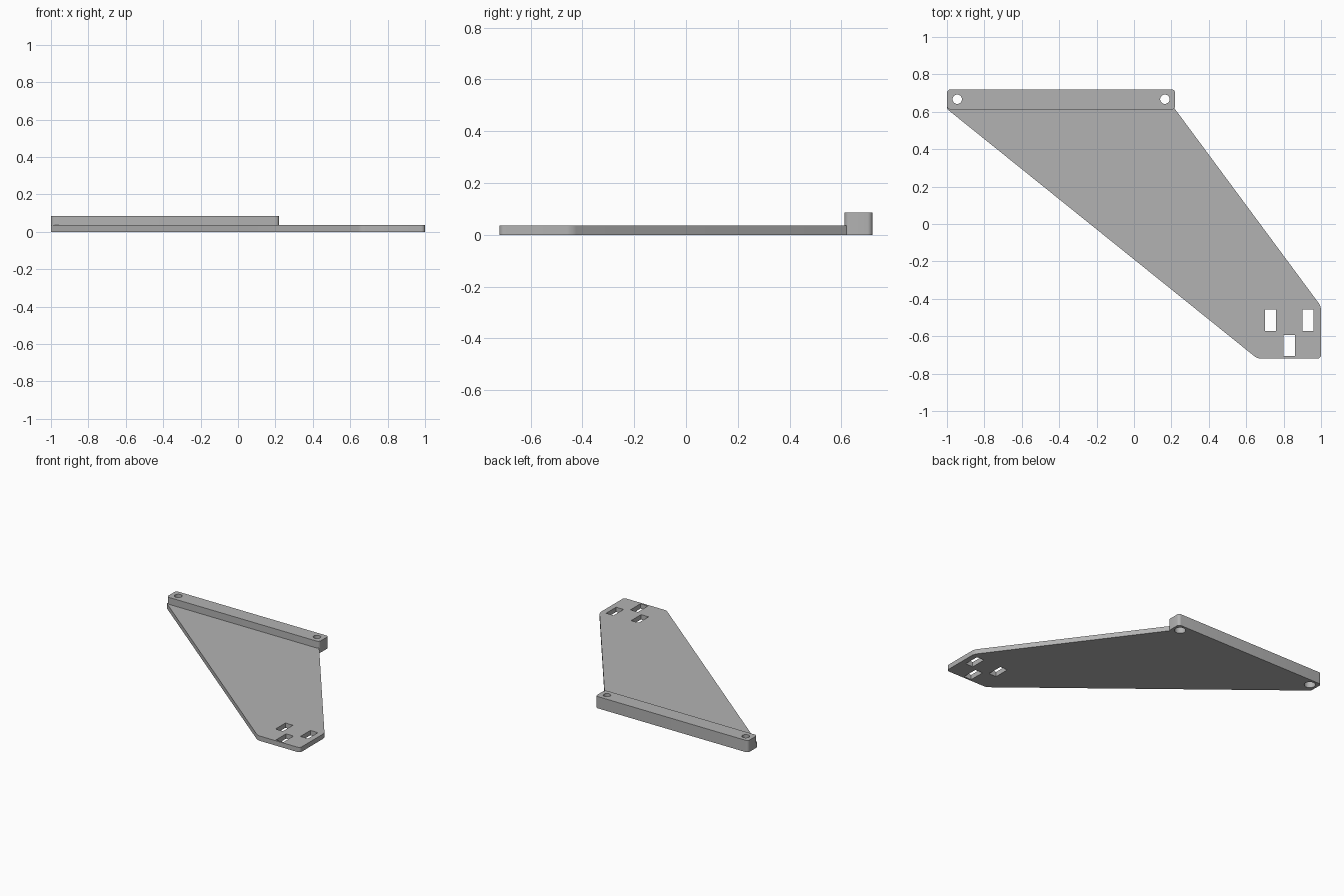
import bpy
import bmesh
from math import radians, sin, cos

cube = bpy.data.objects.get("Cube")
if cube:
    bpy.data.objects.remove(cube, do_unlink=True)

grey = bpy.data.materials.new("plain grey")
grey.use_nodes = True
colour = (0.45, 0.45, 0.45, 1)
grey.diffuse_color = colour
grey.node_tree.nodes["Principled BSDF"].inputs["Base Color"].default_value = colour


def prism(name, outline, z0, z1, rounding=None, radius=0.02):
    """Extrude an outline upward, rounding the chosen upright corners."""
    bm = bmesh.new()
    low = [bm.verts.new((x, y, z0)) for x, y in outline]
    high = [bm.verts.new((x, y, z1)) for x, y in outline]
    n = len(outline)
    bm.faces.new(low[::-1])
    bm.faces.new(high)
    for i in range(n):
        j = (i + 1) % n
        bm.faces.new((low[i], low[j], high[j], high[i]))
    if rounding:
        edges = [bm.edges.get((low[i], high[i])) for i in rounding]
        bmesh.ops.bevel(bm, geom=edges, offset=radius, segments=6,
                        profile=0.5, affect='EDGES')
    bmesh.ops.recalc_face_normals(bm, faces=bm.faces)
    mesh = bpy.data.meshes.new(name)
    bm.to_mesh(mesh)
    bm.free()
    mesh.materials.append(grey)
    obj = bpy.data.objects.new(name, mesh)
    bpy.context.collection.objects.link(obj)
    return obj


def box(name, x0, x1, y0, y1, z0, z1, **kw):
    return prism(name, [(x0, y0), (x1, y0), (x1, y1), (x0, y1)], z0, z1, **kw)


def rod(name, x, y, r, z0, z1, sides=32):
    turn = radians(360 / sides)
    ring = [(x + r * cos(i * turn), y + r * sin(i * turn)) for i in range(sides)]
    return prism(name, ring, z0, z1)


def combine(target, other, operation):
    """Apply a boolean and remove the helper."""
    mod = target.modifiers.new(operation.lower(), 'BOOLEAN')
    mod.operation = operation
    mod.object = other
    mod.solver = 'EXACT'
    bpy.context.view_layer.objects.active = target
    bpy.ops.object.modifier_apply(modifier=mod.name)
    bpy.data.objects.remove(other, do_unlink=True)


# Slanted plate, tucked into the mounting bar
bracket = prism("bracket_plate",
                [(-1, 0.615), (0.66, -0.72), (1, -0.72), (1, -0.44),
                 (0.215, 0.62), (0.19, 0.66), (-0.97, 0.66), (-1, 0.64)],
                0, 0.035, rounding=[1, 2, 3])

# Thick mounting bar along the back
bar = box("mounting_bar", -1, 0.22, 0.612, 0.72, 0, 0.085,
          rounding=[0, 1, 2, 3])
combine(bracket, bar, 'UNION')

# Bolt holes, wider on the underside
for x in (-0.945, 0.165):
    combine(bracket, rod("bolt_hole", x, 0.667, 0.025, -0.1, 0.2), 'DIFFERENCE')
    combine(bracket, rod("bolt_recess", x, 0.667, 0.037, -0.1, 0.05), 'DIFFERENCE')

# Three slots near the narrow end
for x, y in ((0.73, -0.515), (0.93, -0.515), (0.83, -0.65)):
    slot = box("slot", x - 0.03, x + 0.03, y - 0.057, y + 0.057, -0.1, 0.2)
    combine(bracket, slot, 'DIFFERENCE')

bracket.name = "bracket"
bpy.ops.object.select_all(action='DESELECT')
bracket.select_set(True)
bpy.context.view_layer.objects.active = bracket
bpy.ops.object.shade_smooth_by_angle(angle=radians(30))
